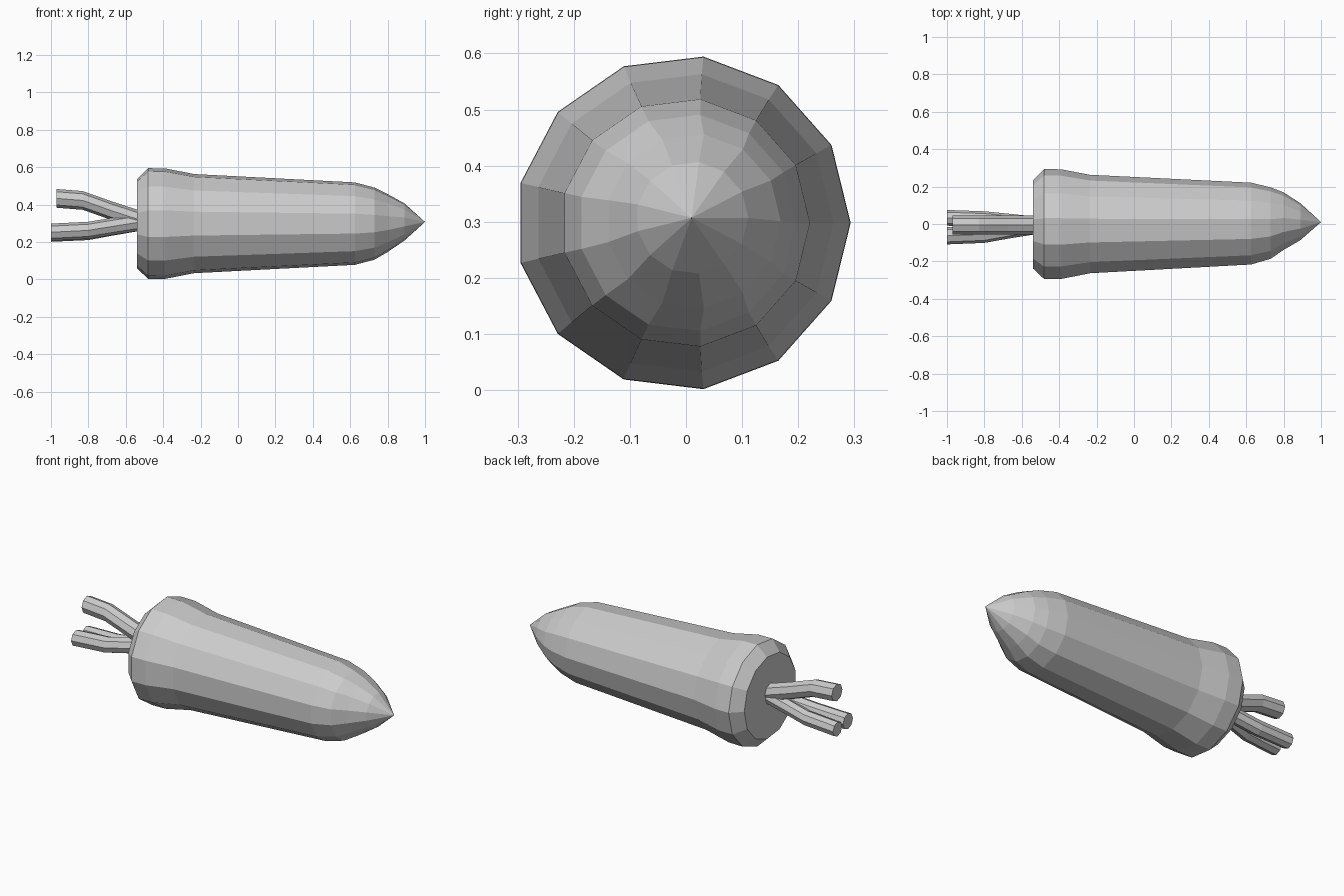
import bpy, bmesh
from math import cos, sin, tau

if "Cube" in bpy.data.objects:
    bpy.data.objects.remove(bpy.data.objects["Cube"])


def loft(name, rings, sides, tip=None):
    """Skin upright rings (x, centre y, centre z, radius) along x."""
    bm = bmesh.new()
    loops = []
    for x, cy, cz, r in rings:
        loops.append([bm.verts.new((x, cy + r * cos(tau * i / sides),
                                    cz + r * sin(tau * i / sides)))
                      for i in range(sides)])
    for a, b in zip(loops, loops[1:]):
        for i in range(sides):
            j = (i + 1) % sides
            bm.faces.new((a[i], a[j], b[j], b[i]))
    bm.faces.new(loops[0])
    if tip:
        t = bm.verts.new(tip)
        for i in range(sides):
            bm.faces.new((loops[-1][i], loops[-1][(i + 1) % sides], t))
    else:
        bm.faces.new(loops[-1])
    bmesh.ops.recalc_face_normals(bm, faces=bm.faces)
    mesh = bpy.data.meshes.new(name)
    bm.to_mesh(mesh)
    bm.free()
    obj = bpy.data.objects.new(name, mesh)
    bpy.context.collection.objects.link(obj)
    return obj


# Root: 13-sided tapering body with a slightly off-centre nose
loft("carrot_root", [
    (-0.54, -0.005, 0.298, 0.240),
    (-0.48, -0.005, 0.298, 0.2985),
    (-0.39, -0.005, 0.298, 0.2975),
    (-0.235, -0.004, 0.298, 0.267),
    (0.625, -0.001, 0.298, 0.222),
    (0.73, 0.002, 0.298, 0.194),
    (0.80, 0.013, 0.301, 0.156),
    (0.89, 0.011, 0.307, 0.100),
], 13, tip=(1.0, 0.01, 0.307))

# Stalks: three bent tubes leaving the flat crown
stalks = {
    "upper_stalk": [(-0.50, -0.005, 0.310, 0.050), (-0.67, -0.005, 0.365, 0.050),
                    (-0.83, -0.005, 0.422, 0.050), (-0.97, -0.005, 0.433, 0.050)],
    "front_stalk": [(-0.50, -0.005, 0.310, 0.046), (-0.66, -0.030, 0.285, 0.046),
                    (-0.80, -0.055, 0.262, 0.046), (-1.00, -0.063, 0.252, 0.046)],
    "back_stalk": [(-0.50, -0.005, 0.305, 0.042), (-0.66, 0.012, 0.278, 0.042),
                   (-0.80, 0.026, 0.252, 0.042), (-1.00, 0.033, 0.243, 0.042)],
}
for stalk_name, path in stalks.items():
    loft(stalk_name, path, 8)
